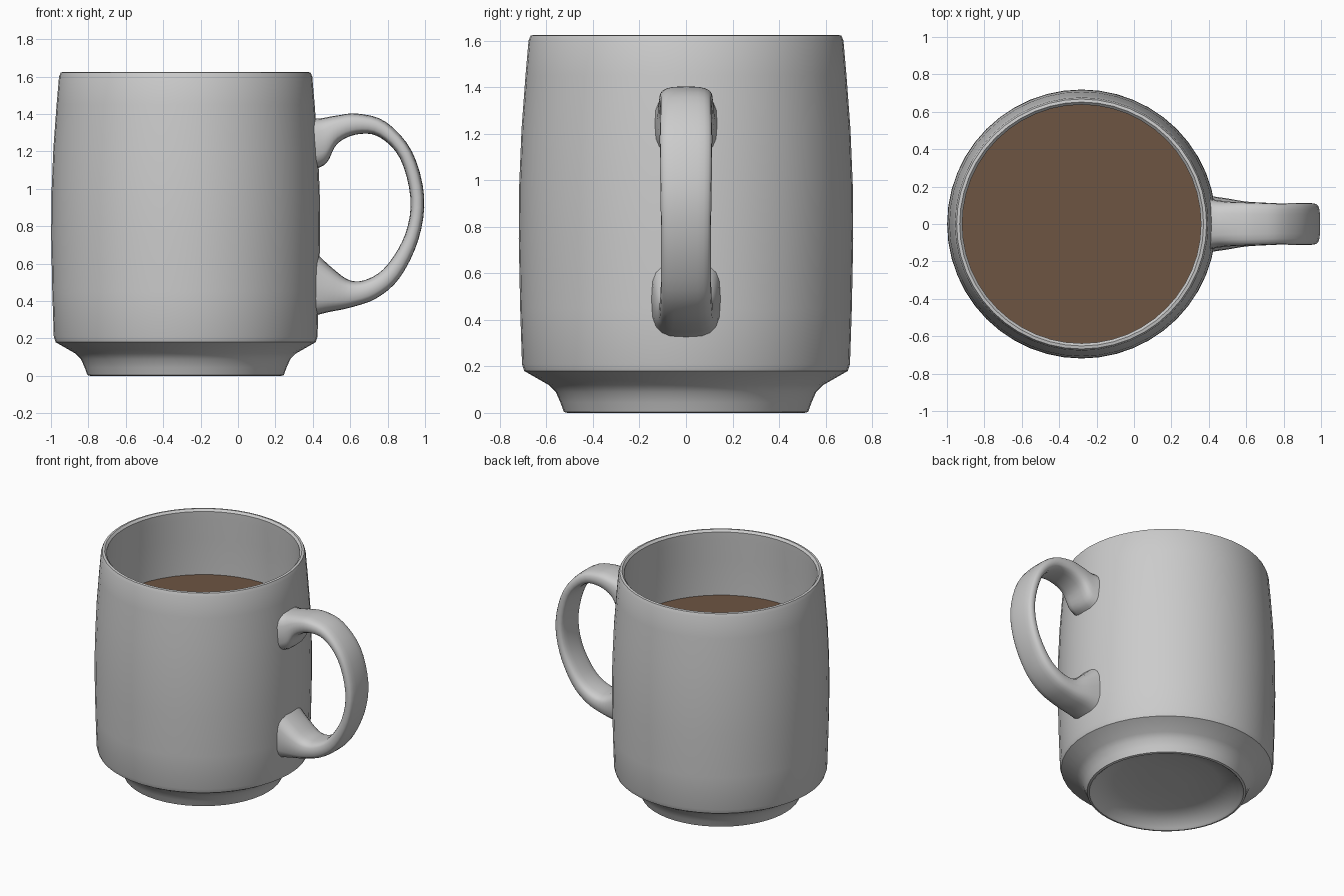
import bpy, bmesh, math
from mathutils import Vector

if "Cube" in bpy.data.objects:
    bpy.data.objects.remove(bpy.data.objects["Cube"])

CX = -0.28      # axis of the cup
SEGS = 48


def finish(name, bm, angle=35):
    bmesh.ops.recalc_face_normals(bm, faces=bm.faces)
    mesh = bpy.data.meshes.new(name)
    bm.to_mesh(mesh)
    bm.free()
    obj = bpy.data.objects.new(name, mesh)
    bpy.context.collection.objects.link(obj)
    bpy.ops.object.select_all(action='DESELECT')
    obj.select_set(True)
    bpy.context.view_layer.objects.active = obj
    bpy.ops.object.shade_smooth_by_angle(angle=math.radians(angle))
    return obj


def bridge(bm, rings):
    for a, b in zip(rings, rings[1:]):
        n = len(a)
        for i in range(n):
            j = (i + 1) % n
            bm.faces.new((a[i], a[j], b[j], b[i]))


def lathe(name, profile):
    """Revolve (radius, z) points around the cup axis and cap both ends."""
    bm = bmesh.new()
    rings = []
    for r, z in profile:
        rings.append([bm.verts.new((CX + r * math.cos(2 * math.pi * i / SEGS),
                                    r * math.sin(2 * math.pi * i / SEGS), z))
                      for i in range(SEGS)])
    bridge(bm, rings)
    bm.faces.new(rings[0])
    bm.faces.new(rings[-1])
    return finish(name, bm)


def catmull(p0, p1, p2, p3, t):
    return 0.5 * (2 * p1 + (p2 - p0) * t + (2 * p0 - 5 * p1 + 4 * p2 - p3) * t * t
                  + (3 * p1 - p0 - 3 * p2 + p3) * t ** 3)


# Cup: recessed base, foot ring, chamfer, bulging wall, rounded rim, inside
lathe("mug_body", [
    (0.15, 0.085), (0.35, 0.075), (0.46, 0.05), (0.495, 0.012), (0.51, 0.0),
    (0.525, 0.004), (0.54, 0.045), (0.56, 0.09), (0.59, 0.12), (0.695, 0.18),
    (0.705, 0.21), (0.713, 0.45), (0.719, 0.75), (0.717, 0.98), (0.707, 1.22),
    (0.69, 1.45), (0.677, 1.60), (0.668, 1.622), (0.652, 1.625), (0.638, 1.61),
    (0.64, 1.55), (0.65, 1.40), (0.66, 1.14), (0.665, 0.75), (0.655, 0.28),
    (0.60, 0.20), (0.30, 0.16)])

# Coffee surface
coffee = lathe("coffee", [(0.661, 1.12), (0.661, 1.14)])
brown = bpy.data.materials.new("coffee_brown")
brown.diffuse_color = (0.155, 0.09, 0.055, 1)
brown.use_nodes = True
brown.node_tree.nodes["Principled BSDF"].inputs["Base Color"].default_value = brown.diffuse_color
coffee.data.materials.append(brown)

# Handle: stations of outer x,z / inner x,z / half width, lofted smoothly
stations = [
    (0.405, 1.375, 0.405, 1.10, 0.135),
    (0.45, 1.378, 0.475, 1.14, 0.125),
    (0.53, 1.392, 0.53, 1.24, 0.118),
    (0.64, 1.402, 0.63, 1.29, 0.115),
    (0.79, 1.358, 0.75, 1.28, 0.11),
    (0.93, 1.20, 0.865, 1.165, 0.113),
    (0.995, 0.96, 0.922, 0.95, 0.11),
    (0.965, 0.73, 0.895, 0.76, 0.107),
    (0.865, 0.525, 0.80, 0.595, 0.108),
    (0.74, 0.415, 0.70, 0.52, 0.113),
    (0.60, 0.365, 0.60, 0.51, 0.12),
    (0.48, 0.34, 0.50, 0.58, 0.138),
    (0.405, 0.32, 0.405, 0.67, 0.15)]
pts = [Vector(s) for s in stations]
pts = [2 * pts[0] - pts[1]] + pts + [2 * pts[-1] - pts[-2]]
samples = []
for k in range(1, len(pts) - 2):
    samples += [catmull(*pts[k - 1:k + 3], t / 4) for t in range(4)]
samples.append(pts[-2])

bm = bmesh.new()
rings = []
for ox, oz, ix, iz, w in samples:
    outer, inner = Vector((ox, 0, oz)), Vector((ix, 0, iz))
    mid, half = (outer + inner) / 2, (outer - inner) / 2
    ring = []
    for i in range(20):
        a = 2 * math.pi * i / 20
        c, s = math.cos(a), math.sin(a)
        u = math.copysign(abs(c) ** 0.65, c)
        v = math.copysign(abs(s) ** 0.65, s)
        ring.append(bm.verts.new(mid + half * u + Vector((0, w * v, 0))))
    rings.append(ring)
bridge(bm, rings)
bm.faces.new(rings[0])
bm.faces.new(rings[-1])
finish("handle", bm, 60)
